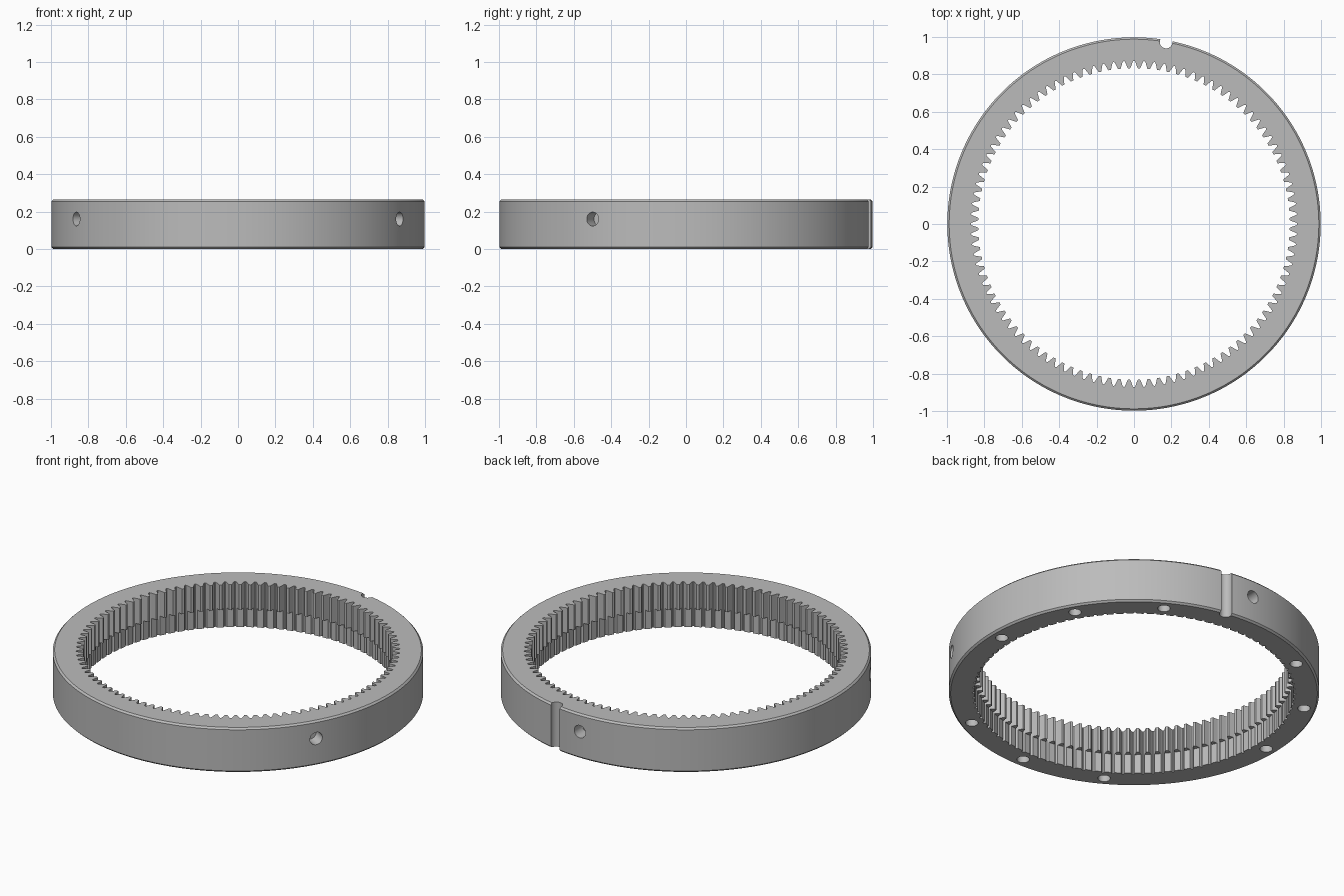
import bpy, bmesh
from math import cos, sin, pi, radians
from mathutils import Matrix, Vector

cube = bpy.data.objects.get("Cube")
if cube:
    bpy.data.objects.remove(cube, do_unlink=True)

TEETH = 100
HEIGHT = 0.265
TOOTH_BASE = 0.115
RELIEF = 0.86      # bore below the teeth
OUTER = 0.998
CHAMFER = 0.01

steel = bpy.data.materials.new("grey steel")
steel.use_nodes = True
steel.diffuse_color = (0.5, 0.5, 0.5, 1)
steel.node_tree.nodes["Principled BSDF"].inputs["Base Color"].default_value = (0.5, 0.5, 0.5, 1)

# Half of one groove: (radius, half width as a share of the tooth pitch)
half = [(0.833, 0.37), (0.848, 0.26), (RELIEF, 0.175), (0.868, 0.12), (0.872, 0.05)]
groove = [(r, -w) for r, w in half] + [(r, w) for r, w in reversed(half)]
contour = [(r, (i + w) * 2 * pi / TEETH) for i in range(TEETH) for r, w in groove]


def add_loop(bm, radius_of, z):
    verts = []
    for r, a in contour:
        rad = radius_of(r)
        verts.append(bm.verts.new((rad * cos(a), rad * sin(a), z)))
    return verts


# Toothed ring: loops run up the bore, over the top and down the outside
bm = bmesh.new()
loops = [
    add_loop(bm, lambda r: max(r, RELIEF), 0),
    add_loop(bm, lambda r: max(r, RELIEF), TOOTH_BASE),
    add_loop(bm, lambda r: r, TOOTH_BASE),
    add_loop(bm, lambda r: r, HEIGHT),
    add_loop(bm, lambda r: OUTER - CHAMFER, HEIGHT),
    add_loop(bm, lambda r: OUTER, HEIGHT - CHAMFER),
    add_loop(bm, lambda r: OUTER, CHAMFER),
    add_loop(bm, lambda r: OUTER - CHAMFER, 0),
]
count = len(contour)
for k, low in enumerate(loops):
    high = loops[(k + 1) % len(loops)]
    for i in range(count):
        j = (i + 1) % count
        bm.faces.new((low[i], low[j], high[j], high[i]))
bmesh.ops.remove_doubles(bm, verts=bm.verts, dist=0.00001)
bmesh.ops.recalc_face_normals(bm, faces=bm.faces)
mesh = bpy.data.meshes.new("ring_gear")
bm.to_mesh(mesh)
bm.free()
mesh.materials.append(steel)
ring = bpy.data.objects.new("ring_gear", mesh)
bpy.context.collection.objects.link(ring)


# Cutters: every hole and the slot are cylinders
def add_cylinder(bm, centre, axis, radius, length):
    turn = Vector((0, 0, 1)).rotation_difference(axis).to_matrix().to_4x4()
    bmesh.ops.create_cone(bm, cap_ends=True, segments=32, radius1=radius, radius2=radius,
                          depth=length, matrix=Matrix.Translation(centre) @ turn)


def polar(radius, degrees, z):
    return Vector((radius * cos(radians(degrees)), radius * sin(radians(degrees)), z))


up = Vector((0, 0, 1))
bm = bmesh.new()
for step in range(12):
    angle = step * 30
    if angle in (90, 210, 330):
        # blind radial hole in the rim
        add_cylinder(bm, polar(1.0, angle, 0.16), polar(1, angle, 0), 0.037, 0.16)
    else:
        # blind mounting hole in the underside
        add_cylinder(bm, polar(0.93, angle, 0), up, 0.034, 0.24)
# alignment slot down the rim
add_cylinder(bm, polar(0.988, 80, HEIGHT / 2), up, 0.034, 0.5)
cut_mesh = bpy.data.meshes.new("hole_cutter")
bm.to_mesh(cut_mesh)
bm.free()
cut_mesh.materials.append(steel)
cutter = bpy.data.objects.new("hole_cutter", cut_mesh)
cutter.hide_render = True
bpy.context.collection.objects.link(cutter)

mod = ring.modifiers.new("holes", "BOOLEAN")
mod.operation = "DIFFERENCE"
mod.solver = "EXACT"
mod.object = cutter
for obj in bpy.context.selected_objects:
    obj.select_set(False)
bpy.context.view_layer.objects.active = ring
ring.select_set(True)
bpy.ops.object.modifier_apply(modifier=mod.name)
bpy.data.objects.remove(cutter, do_unlink=True)
bpy.ops.object.shade_smooth_by_angle(angle=radians(25))
